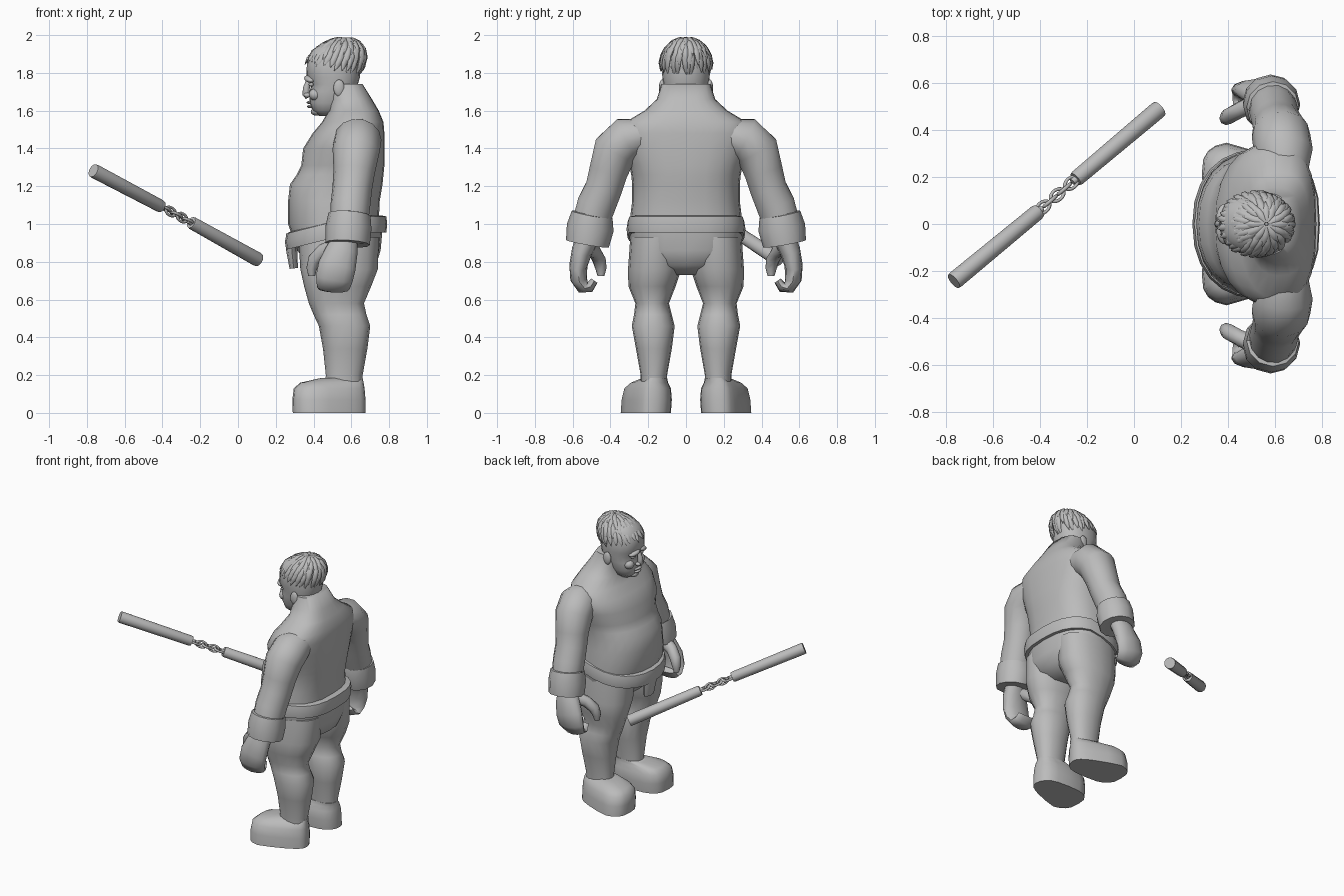
import bpy, bmesh, math, random
from mathutils import Vector

if "Cube" in bpy.data.objects:
    bpy.data.objects.remove(bpy.data.objects["Cube"])

random.seed(4)
GREY = bpy.data.materials.new("clay grey")
GREY.diffuse_color = (0.5, 0.5, 0.5, 1)
GREY.use_nodes = True
GREY.node_tree.nodes["Principled BSDF"].inputs["Base Color"].default_value = GREY.diffuse_color


def finish(ob, name, angle=60):
    ob.name = name
    ob.data.materials.clear()
    ob.data.materials.append(GREY)
    bpy.ops.object.select_all(action='DESELECT')
    ob.select_set(True)
    bpy.context.view_layer.objects.active = ob
    bpy.ops.object.shade_smooth_by_angle(angle=math.radians(angle))
    return ob


def skin(bm, loops):
    """Bridge equal rings of points and cap both ends."""
    rings = [[bm.verts.new(p) for p in lp] for lp in loops]
    n = len(rings[0])
    for a, b in zip(rings, rings[1:]):
        for i in range(n):
            bm.faces.new((a[i], a[(i + 1) % n], b[(i + 1) % n], b[i]))
    bm.faces.new(rings[0])
    bm.faces.new(rings[-1])


def to_object(bm, name, angle=60):
    bmesh.ops.recalc_face_normals(bm, faces=bm.faces)
    me = bpy.data.meshes.new(name)
    bm.to_mesh(me)
    bm.free()
    ob = bpy.data.objects.new(name, me)
    bpy.context.collection.objects.link(ob)
    return finish(ob, name, angle)


def power(v, e):
    return math.copysign(abs(v) ** e, v)


def stack(name, rings, n=16, front=1.0, back=1.0, warp=None, angle=60):
    """Horizontal rings: z, x min, x max, y min, y max."""
    bm = bmesh.new()
    loops = []
    for z, x0, x1, y0, y1 in rings:
        lp = []
        for i in range(n):
            t = math.tau * i / n
            c, s = math.cos(t), math.sin(t)
            e = back if c > 0 else front
            p = Vector(((x0 + x1) / 2 + (x1 - x0) / 2 * power(c, e),
                        (y0 + y1) / 2 + (y1 - y0) / 2 * power(s, e), z))
            lp.append(warp(p) if warp else p)
        loops.append(lp)
    skin(bm, loops)
    return to_object(bm, name, angle)


def tube_loops(path, n, across=Vector((1, 0, 0))):
    """Rings along a path: x, y, z, half width on 'across', half thickness."""
    pts = [Vector(p[:3]) for p in path]
    out = []
    for i, p in enumerate(path):
        d = (pts[min(i + 1, len(pts) - 1)] - pts[max(i - 1, 0)]).normalized()
        u = (across - d * across.dot(d)).normalized()
        v = d.cross(u)
        out.append([pts[i] + u * p[3] * math.cos(math.tau * k / n)
                    + v * p[4] * math.sin(math.tau * k / n) for k in range(n)])
    return out


def tube(name, path, n=12, across=Vector((1, 0, 0)), angle=60):
    bm = bmesh.new()
    skin(bm, tube_loops(path, n, across))
    return to_object(bm, name, angle)


def ball(name, loc, size, rot=(0, 0, 0)):
    bpy.ops.mesh.primitive_uv_sphere_add(segments=12, ring_count=8, location=loc, rotation=rot)
    ob = bpy.context.object
    ob.scale = size
    return finish(ob, name)


def sym(rows):
    return [(z, a, b, -w, w) for z, a, b, w in rows]


# Torso with heavy belly and sloping neck
stack("torso", sym([
    (.90, .30, .75, .295), (1.0, .265, .745, .30), (1.12, .265, .75, .285),
    (1.21, .275, .765, .285), (1.26, .31, .77, .29), (1.31, .335, .775, .30),
    (1.40, .345, .775, .335), (1.48, .395, .775, .35), (1.54, .445, .77, .32),
    (1.60, .48, .745, .22), (1.66, .48, .71, .155), (1.74, .47, .66, .13)]),
    24, 0.9, 0.75)

# Belt drooping to the front, with a hanging tail
droop = lambda p: p + Vector((0, 0, .09 * min(0, (p.x - .62) / .36)))
stack("belt", sym([(.955, .275, .76, .29), (.955, .255, .785, .31),
                   (1.0, .248, .79, .315), (1.04, .258, .785, .308),
                   (1.045, .275, .76, .29)]), 24, 0.9, 0.75, droop, 40)
tube("belt_tail", [(.285, 0, .95, .03, .07), (.285, 0, .86, .03, .065),
                   (.295, 0, .765, .022, .05)], 8, angle=40)

# Trousers
stack("trouser_seat", sym([(.73, .45, .64, .08), (.78, .37, .73, .20),
                           (.86, .315, .755, .295), (.97, .285, .765, .30)]),
      20, 0.9, 0.8)

toe_out = lambda p: Vector((p.x, math.copysign(
    abs(p.y) - max(0, abs(p.y) - .17) * min(1, max(0, (p.x - .40) / .27)) * .55
    + max(0, .17 - abs(p.y)) * max(0, (.36 - p.x) / .1) * .2, p.y), p.z))

for s, side in ((1, "left"), (-1, "right")):
    def m(rows):
        return [(z, a, b, s * c, s * d) for z, a, b, c, d in rows]

    def mp(path):
        return [(x, s * y, z, a, b) for x, y, z, a, b in path]

    stack(side + "_trouser_leg", m([
        (.93, .32, .745, .02, .295), (.76, .33, .74, .025, .307), (.67, .35, .705, .055, .305),
        (.58, .375, .667, .09, .268), (.52, .40, .68, .075, .275), (.46, .428, .70, .06, .287),
        (.34, .45, .685, .075, .265), (.20, .465, .66, .10, .24), (.12, .46, .66, .10, .24)]),
        16, 0.9, 0.9)
    stack(side + "_shoe", m([
        (0, .29, .675, .08, .35), (.07, .288, .675, .075, .345), (.13, .295, .67, .08, .33),
        (.16, .33, .665, .095, .30), (.185, .44, .66, .10, .25)]), 20, 0.65, 0.65, toe_out, 50)

    # Sleeve from shoulder to wrist, with a thick rolled cuff
    tube(side + "_sleeve", mp([
        (.64, .22, 1.47, .10, .09), (.635, .31, 1.45, .125, .12), (.625, .375, 1.39, .125, .12),
        (.615, .41, 1.28, .11, .105), (.605, .435, 1.19, .105, .10), (.595, .475, 1.10, .105, .105),
        (.59, .50, 1.02, .10, .10)]), 14)
    tube(side + "_cuff", mp([
        (.59, .495, 1.045, .09, .085), (.59, .497, 1.05, .112, .11), (.585, .507, .98, .122, .125),
        (.58, .522, .895, .118, .115), (.58, .522, .895, .08, .075)]), 12, angle=40)

    # Curled hand with thumb in front
    tube(side + "_hand", mp([
        (.57, .52, .93, .065, .06), (.55, .55, .86, .085, .055), (.525, .57, .78, .10, .048),
        (.51, .568, .71, .098, .045), (.505, .545, .665, .088, .036), (.50, .51, .665, .08, .028),
        (.50, .485, .70, .07, .02)]), 12)
    tube(side + "_thumb", mp([
        (.53, .52, .88, .04, .05), (.45, .485, .855, .035, .04), (.405, .46, .81, .036, .036),
        (.39, .45, .765, .03, .028), (.39, .45, .725, .018, .018)]), 8, Vector((0, 1, 0)))

    # Paired face features
    ball(side + "_ear", (.535, s * .127, 1.72), (.03, .016, .045))
    ball(side + "_brow", (.378, s * .045, 1.768), (.026, .045, .018), (s * -.25, 0, s * -.3))
    ball(side + "_eye", (.388, s * .045, 1.738), (.014, .022, .011))
    ball(side + "_nostril", (.366, s * .02, 1.682), (.018, .014, .013))
    ball(side + "_cheek", (.41, s * .06, 1.685), (.035, .035, .032))

# Head, nose, mouth and chin
stack("head", sym([
    (1.572, .43, .52, .045), (1.60, .395, .56, .08), (1.64, .38, .60, .10),
    (1.70, .378, .625, .115), (1.74, .39, .635, .12), (1.775, .362, .645, .125),
    (1.86, .365, .65, .13), (1.92, .39, .64, .11), (1.96, .45, .60, .07)]), 20, 0.85, 0.9)
tube("nose", [(.375, 0, 1.765, .012, .014), (.362, 0, 1.72, .018, .016),
              (.36, 0, 1.685, .02, .02), (.37, 0, 1.668, .012, .014)], 8)
ball("upper_lip", (.379, 0, 1.643), (.016, .04, .008))
ball("lower_lip", (.382, 0, 1.622), (.016, .034, .009))
ball("chin", (.415, 0, 1.595), (.03, .04, .022))

# Hair: skull cap plus overlapping pointed locks radiating from the crown
ball("hair_cap", (.515, 0, 1.85), (.143, .127, .125))


def hair_point(az, th, lift):
    r = 1 + lift
    k = math.sin(th) * r
    return Vector((.513 + .15 * k * math.cos(az) + .05 * math.cos(th),
                   .13 * k * math.sin(az), 1.845 + .135 * math.cos(th) * r))


bm = bmesh.new()
for row, (count, t0, t1) in enumerate(((12, .05, .75), (20, .3, 1.1), (26, .65, 1.45), (28, .95, 1.75))):
    for i in range(count):
        az = math.tau * (i + .5 * (row % 2)) / count + random.uniform(-.06, .06)
        end = t1 * (1 + .14 * math.cos(az)) + random.uniform(-.08, .08)
        bend = random.uniform(-.1, .1)
        path = []
        for f, w in ((0, .009), (.35, .018), (.7, .015), (1, .0015)):
            p = hair_point(az + bend * f, t0 + (end - t0) * f, .01 + .07 * f * f)
            path.append((*p, w, w * .7))
        skin(bm, tube_loops(path, 6, Vector((-math.sin(az), math.cos(az), 0))))
to_object(bm, "hair_locks")

# Two batons joined by a chain
A, B = Vector((-.766, -.243, 1.283)), Vector((-.405, .055, 1.092))
C, D = Vector((-.248, .19, 1.008)), Vector((.108, .49, .81))
UP = Vector((0, 0, 1))
for name, p, q in (("outer_baton", A, B), ("inner_baton", D, C)):
    d = (q - p).normalized()
    tube(name, [(*p, .036, .036), (*(p + d * .01), .038, .038),
                (*(q - d * .01), .034, .034), (*q, .031, .031)], 16, UP, 40)
    tube(name + "_swivel", [(*(q - d * .01), .018, .018), (*(q + d * .02), .014, .014)], 10, UP, 40)

axis = (C - B).normalized()
for i in range(5):
    bpy.ops.mesh.primitive_torus_add(major_segments=16, minor_segments=8,
                                     major_radius=.026, minor_radius=.008,
                                     location=B.lerp(C, (i + .6) / 5.2))
    link = bpy.context.object
    link.rotation_mode = 'QUATERNION'
    turn = axis.to_track_quat('X', 'Z')
    twist = Vector((1, 0, 0)).rotation_difference(Vector((1, 0, 0)))
    twist = axis.to_track_quat('X', 'Y') if i % 2 else turn
    link.rotation_quaternion = twist
    link.scale = (1.3, .85, 1)
    finish(link, "chain_link_%d" % (i + 1))
